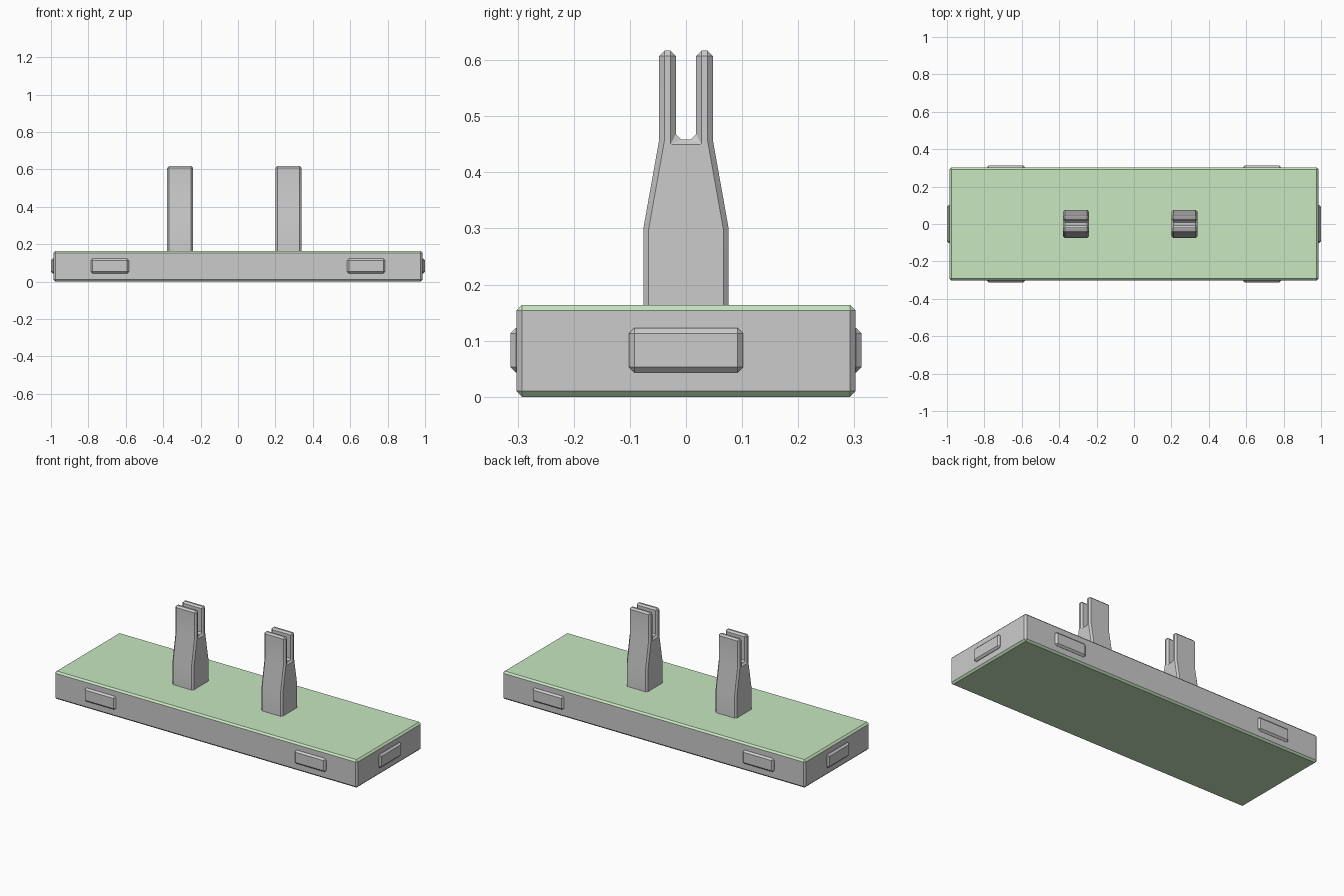
import bpy, bmesh
from math import radians

if "Cube" in bpy.data.objects:
    bpy.data.objects.remove(bpy.data.objects["Cube"])

CHAMFER = 0.01

green = bpy.data.materials.new("green")
green.diffuse_color = (0.58, 0.80, 0.53, 1)
green.use_nodes = True
green.node_tree.nodes["Principled BSDF"].inputs["Base Color"].default_value = green.diffuse_color
grey = bpy.data.materials.new("grey")
grey.diffuse_color = (0.8, 0.8, 0.8, 1)
grey.use_nodes = True
grey.node_tree.nodes["Principled BSDF"].inputs["Base Color"].default_value = grey.diffuse_color


def finish(name, bm, edges, chamfer):
    bmesh.ops.bevel(bm, geom=edges, offset=chamfer, offset_type='OFFSET',
                    segments=1, profile=0.5, affect='EDGES', clamp_overlap=True)
    bmesh.ops.recalc_face_normals(bm, faces=bm.faces)
    mesh = bpy.data.meshes.new(name)
    bm.to_mesh(mesh)
    bm.free()
    obj = bpy.data.objects.new(name, mesh)
    bpy.context.collection.objects.link(obj)
    return obj


def box(name, centre, size, chamfer=CHAMFER):
    bm = bmesh.new()
    bmesh.ops.create_cube(bm, size=1)
    for v in bm.verts:
        v.co = [c + p * s for c, p, s in zip(centre, v.co, size)]
    return finish(name, bm, bm.edges[:], chamfer)


def post(name, x, width):
    # Right half of the forked side profile (y, z), mirrored to the left
    half = [(0.076, 0.10), (0.076, 0.30), (0.048, 0.457), (0.048, 0.617),
            (0.018, 0.617), (0.018, 0.459)]
    profile = half + [(-y, z) for y, z in reversed(half)]
    bm = bmesh.new()
    face = bm.faces.new([bm.verts.new((x - width / 2, y, z)) for y, z in profile])
    new = bmesh.ops.extrude_face_region(bm, geom=[face])["geom"]
    bmesh.ops.translate(bm, vec=(width, 0, 0),
                        verts=[g for g in new if isinstance(g, bmesh.types.BMVert)])
    bmesh.ops.recalc_face_normals(bm, faces=bm.faces)
    # the shallow taper bends stay unchamfered
    sharp = [e for e in bm.edges if e.calc_face_angle(0) > radians(30)]
    obj = finish(name, bm, sharp, 0.0095)
    bpy.ops.object.select_all(action='DESELECT')
    obj.select_set(True)
    bpy.context.view_layer.objects.active = obj
    bpy.ops.object.shade_smooth_by_angle(angle=radians(30))
    return obj


# Slab: green top and bottom with their chamfers, grey sides
slab = box("base_slab", (0, 0, 0.082), (1.974, 0.604, 0.164))
slab.data.materials.append(grey)
slab.data.materials.append(green)
for p in slab.data.polygons:
    p.material_index = 1 if abs(p.normal.z) > 0.3 else 0

# Raised pads on the long sides and the ends
for side, y in (("front", -1), ("back", 1)):
    for end, x in (("left", -1), ("right", 1)):
        box(f"{side}_{end}_pad", (x * 0.685, y * 0.293, 0.083), (0.204, 0.04, 0.08))
for end, x in (("left", -1), ("right", 1)):
    box(f"{end}_end_pad", (x * 0.98, 0, 0.083), (0.04, 0.204, 0.08))

# Forked posts
post("left_forked_post", -0.31, 0.139)
post("right_forked_post", 0.27, 0.139)
